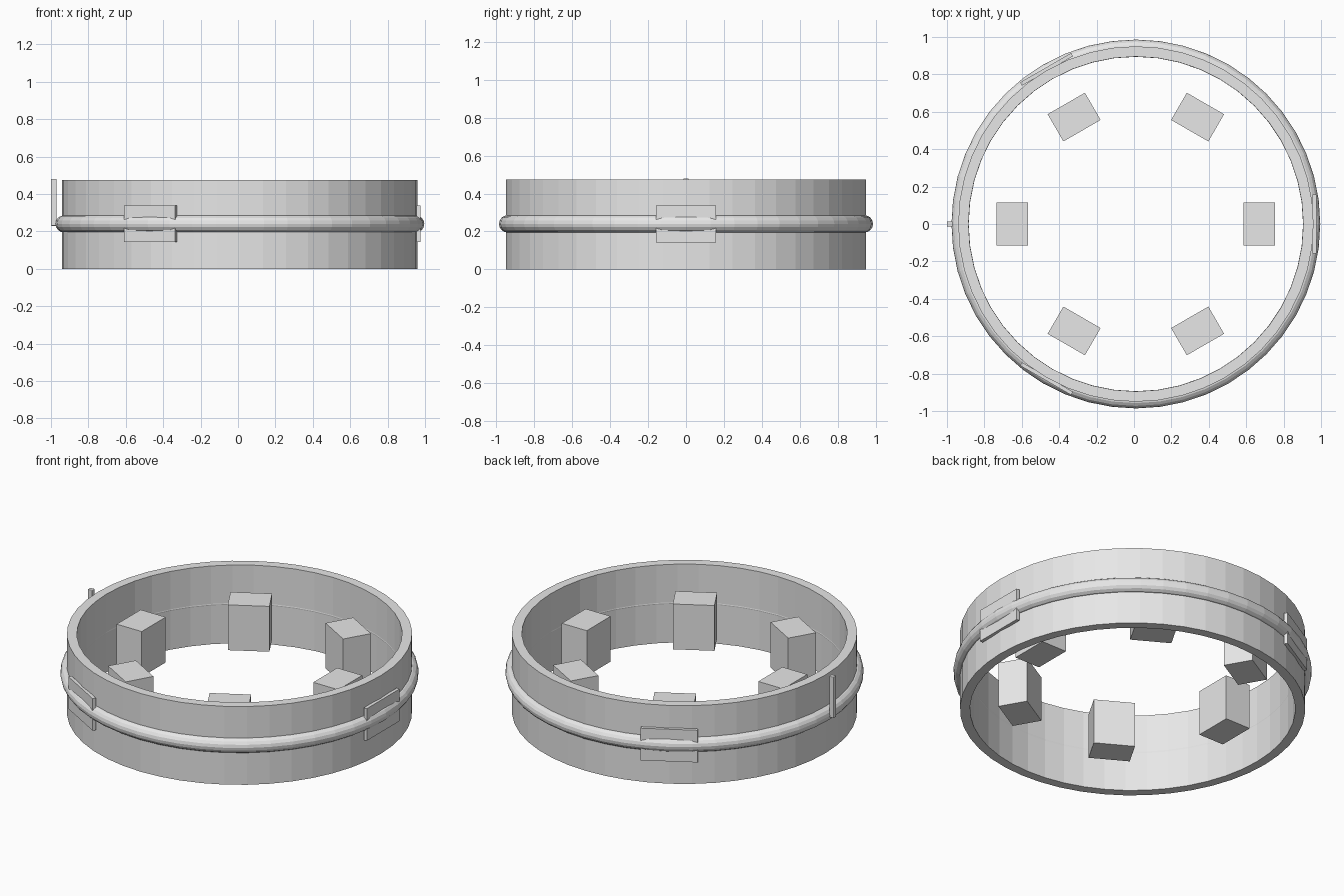
import bpy
import bmesh
from math import cos, sin, radians, tau

cube = bpy.data.objects.get("Cube")
if cube:
    bpy.data.objects.remove(cube, do_unlink=True)

CENTRE_X = 0.01   # ring axis, offset by the side pin
MID_Z = 0.24
SEGMENTS = 48

grey = bpy.data.materials.new("light_grey")
grey.use_nodes = True
grey.diffuse_color = (0.8, 0.8, 0.8, 1)
grey.node_tree.nodes["Principled BSDF"].inputs["Base Color"].default_value = (0.8, 0.8, 0.8, 1)


def add_mesh(name, bm, location=(0, 0, 0), turn=0.0):
    bmesh.ops.recalc_face_normals(bm, faces=bm.faces)
    mesh = bpy.data.meshes.new(name)
    bm.to_mesh(mesh)
    bm.free()
    mesh.materials.append(grey)
    obj = bpy.data.objects.new(name, mesh)
    obj.location = location
    obj.rotation_euler.z = turn
    bpy.context.collection.objects.link(obj)
    return obj


def add_box(name, size, location, turn=0.0):
    bm = bmesh.new()
    bmesh.ops.create_cube(bm, size=1)
    bmesh.ops.scale(bm, vec=size, verts=bm.verts)
    return add_mesh(name, bm, location, turn)


def add_revolved(name, profile):
    """Sweep a closed (radius, height) profile round the ring axis."""
    bm = bmesh.new()
    rings = []
    for i in range(SEGMENTS):
        a = tau * i / SEGMENTS
        rings.append([bm.verts.new((r * cos(a), r * sin(a), z)) for r, z in profile])
    n = len(profile)
    for i, ring in enumerate(rings):
        following = rings[(i + 1) % SEGMENTS]
        for j in range(n):
            k = (j + 1) % n
            bm.faces.new((ring[j], following[j], following[k], ring[k]))
    return add_mesh(name, bm, (CENTRE_X, 0, 0))


def add_radial_box(name, size, radius, degrees):
    a = radians(degrees)
    spot = (CENTRE_X + radius * cos(a), radius * sin(a), MID_Z)
    return add_box(name, size, spot, a)


# Hollow band and the round bead about its middle
add_revolved("outer_band", [(0.95, 0), (0.95, 0.475), (0.895, 0.475), (0.895, 0)])
bead_sides = 16
add_revolved("bead", [(0.94 + 0.046 * cos(tau * i / bead_sides),
                       MID_Z + 0.046 * sin(tau * i / bead_sides))
                      for i in range(bead_sides)])

# Six blocks standing inside the band
for i in range(6):
    add_radial_box(f"inner_block_{i + 1}", (0.168, 0.23, 0.275), 0.66, i * 60)

# Three flat plates set into the outside
for i in range(3):
    add_radial_box(f"outer_plate_{i + 1}", (0.02, 0.315, 0.195), 0.955, i * 120)

# Upright pin on the side
pin = add_box("side_pin", (0.03, 0.026, 0.25), (-0.985, 0, 0.355))
bevel = pin.modifiers.new("soft_edges", "BEVEL")
bevel.width = 0.003
bevel.segments = 2
